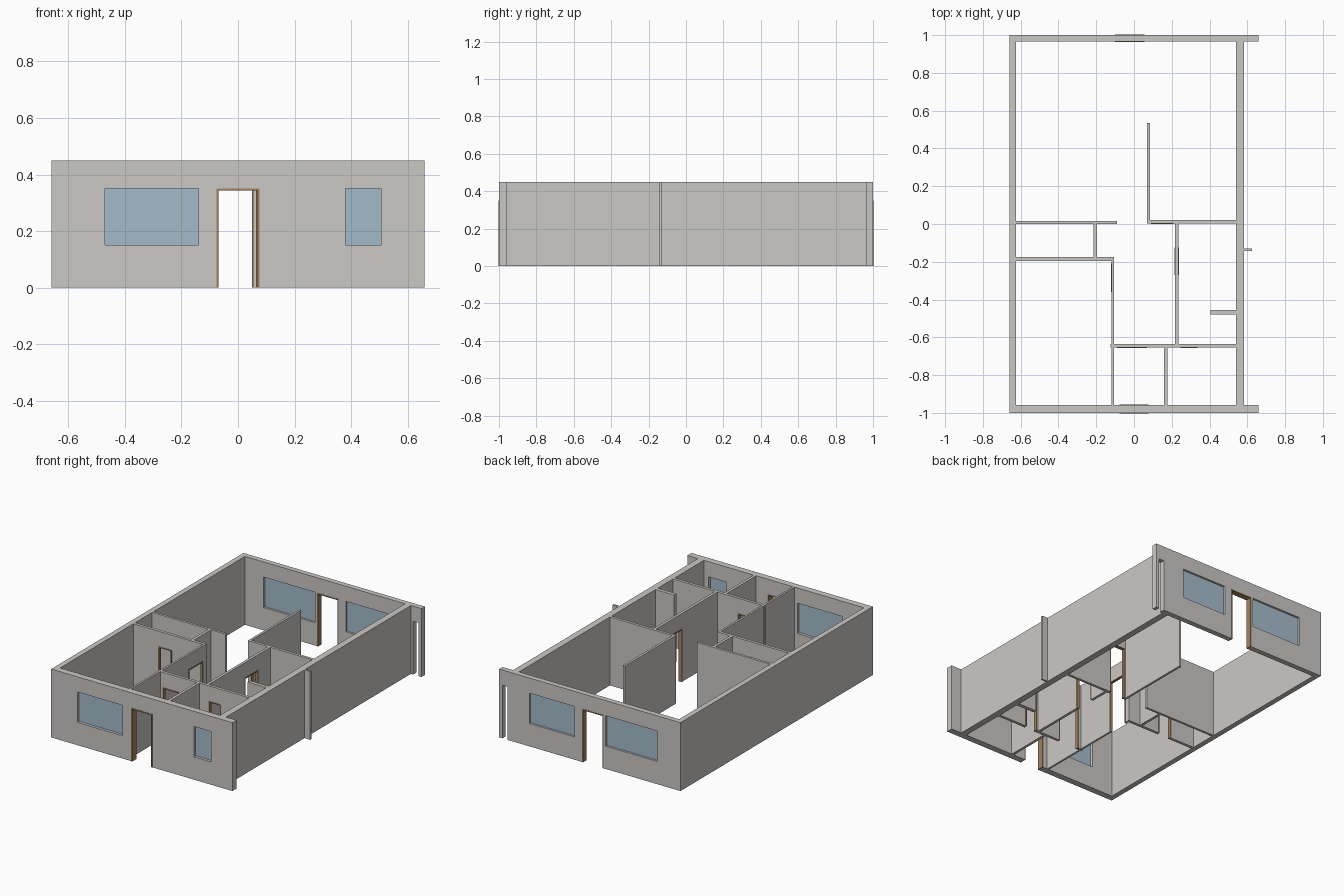
import bpy, bmesh
from mathutils import Vector

cube = bpy.data.objects.get("Cube")
if cube:
    bpy.data.objects.remove(cube, do_unlink=True)

HEIGHT = 0.45
HEAD = 0.35    # top of doors and windows
SILL = 0.15
JAMB = 0.007


def material(name, rgb):
    m = bpy.data.materials.new(name)
    m.use_nodes = True
    m.diffuse_color = (*rgb, 1)
    bsdf = next(n for n in m.node_tree.nodes if n.type == 'BSDF_PRINCIPLED')
    bsdf.inputs["Base Color"].default_value = (*rgb, 1)
    bsdf.inputs["Roughness"].default_value = 0.8
    return m


plaster = material("warm grey plaster", (0.60, 0.58, 0.56))
glass = material("pale blue glass", (0.38, 0.50, 0.60))
wood = material("brown wood", (0.36, 0.23, 0.12))


def panel(name, axis, span, depth, height, holes, mat):
    """Upright slab along an axis, with rectangular holes (start, end, bottom, top)."""
    us = sorted({*span, *(u for h in holes for u in h[:2])})
    zs = sorted({*height, *(z for h in holes for z in h[2:])})

    def place(u, d, z):
        return Vector((u, d, z) if axis == 'x' else (d, u, z))

    bm = bmesh.new()
    for u0, u1 in zip(us, us[1:]):
        for z0, z1 in zip(zs, zs[1:]):
            cu, cz = (u0 + u1) / 2, (z0 + z1) / 2
            if any(a < cu < b and c < cz < d for a, b, c, d in holes):
                continue
            corners = ((u0, z0), (u1, z0), (u1, z1), (u0, z1))
            bm.faces.new([bm.verts.new(place(u, depth[0], z)) for u, z in corners])
    bmesh.ops.remove_doubles(bm, verts=bm.verts, dist=1e-5)
    ext = bmesh.ops.extrude_face_region(bm, geom=bm.faces[:], use_keep_orig=True)
    moved = [g for g in ext["geom"] if isinstance(g, bmesh.types.BMVert)]
    bmesh.ops.translate(bm, verts=moved, vec=place(0, depth[1] - depth[0], 0))
    bmesh.ops.recalc_face_normals(bm, faces=bm.faces)
    mesh = bpy.data.meshes.new(name)
    bm.to_mesh(mesh)
    bm.free()
    mesh.materials.append(mat)
    obj = bpy.data.objects.new(name, mesh)
    bpy.context.collection.objects.link(obj)
    return obj


def wall(name, axis, span, depth, doors=(), windows=(), gaps=()):
    """Wall with framed doors, glazed windows and bare gaps."""
    holes = [(a, b, 0, HEAD) for a, b in (*doors, *gaps)]
    holes += [(a, b, SILL, HEAD) for a, b in windows]
    panel(name, axis, span, depth, (0, HEIGHT), holes, plaster)
    for i, (a, b) in enumerate(doors, 1):
        opening = (a + JAMB, b - JAMB, 0, HEAD - JAMB)
        casing = (depth[0] - 0.002, depth[1] + 0.002)
        panel(f"{name}_door_frame_{i}", axis, (a, b), casing, (0, HEAD), [opening], wood)
    mid = sum(depth) / 2
    for i, (a, b) in enumerate(windows, 1):
        panel(f"{name}_window_{i}", axis, (a, b), (mid - 0.004, mid + 0.004),
              (SILL, HEAD), [], glass)


# Outer walls
wall("front_wall", 'x', (-0.66, 0.66), (-1, -0.957), doors=[(-0.076, 0.076)],
     windows=[(-0.47, -0.14), (0.38, 0.505)])
wall("back_wall", 'x', (-0.66, 0.66), (0.965, 1), doors=[(-0.10, 0.056)],
     windows=[(-0.49, -0.115), (0.11, 0.44)], gaps=[(0.60, 0.637)])
wall("right_side_wall", 'y', (-0.957, 0.965), (-0.66, -0.625))
wall("left_side_wall", 'y', (-0.957, 0.965), (0.54, 0.583))
wall("outside_fin", 'x', (0.583, 0.625), (-0.142, -0.13))

# Rear living area partitions
wall("living_partition", 'x', (-0.625, -0.09), (0, 0.016))
wall("closet_end", 'y', (-0.176, 0), (-0.215, -0.197))
wall("closet_front", 'x', (-0.625, -0.107), (-0.195, -0.176), doors=[(-0.445, -0.345)])
wall("screen_wall", 'y', (0.02, 0.535), (0.07, 0.085))
wall("hall_end_wall", 'x', (0.07, 0.54), (0.002, 0.02), doors=[(0.09, 0.21)])

# Hall and front room partitions
wall("bedroom_partition", 'y', (-0.957, -0.195), (-0.12, -0.107), doors=[(-0.36, -0.21)])
wall("hall_partition", 'y', (-0.636, 0.002), (0.217, 0.235), doors=[(-0.27, -0.125)])
wall("entry_partition", 'x', (-0.125, 0.54), (-0.655, -0.636),
     doors=[(-0.09, 0.07), (0.245, 0.335)])
wall("entry_divider", 'y', (-0.957, -0.655), (0.16, 0.178))
wall("shower_stub", 'x', (0.405, 0.54), (-0.478, -0.454))
